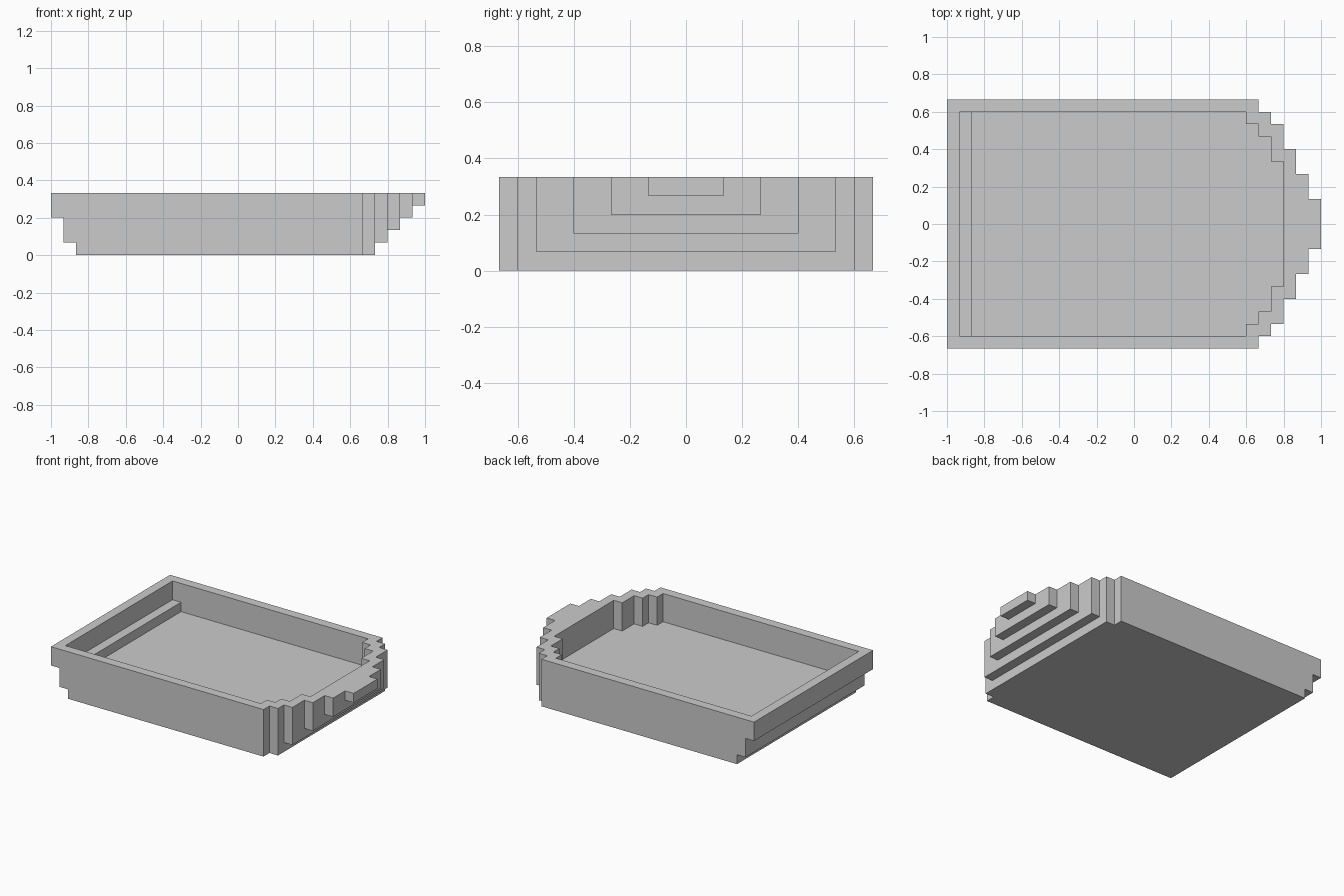
import bpy
import bmesh

cube = bpy.data.objects.get("Cube")
if cube:
    bpy.data.objects.remove(cube, do_unlink=True)

U = 2 / 30                # size of one block
LENGTH, HALF_WIDTH, LAYERS = 30, 10, 5
FLOOR, LEDGE = 2, 3       # heights inside the basin, in blocks

# stern overhang: first column of each layer
STERN = [2, 1, 1, 0, 0]
# bow: column -> (half width, lowest layer)
BOW = {25: (9, 0), 26: (8, 1), 27: (6, 2), 28: (4, 3), 29: (2, 4)}
# basin: half width at the columns where it narrows
BASIN = {24: 8, 25: 7, 26: 5}


def in_hull(x, y, z):
    width, lowest = BOW.get(x, (HALF_WIDTH, 0))
    return STERN[z] <= x < LENGTH and abs(y + 0.5) < width and z >= lowest


def in_basin(x, y, z):
    bottom = LEDGE if x == 1 else FLOOR
    return 1 <= x <= 26 and abs(y + 0.5) < BASIN.get(x, 9) and z >= bottom


cells = {(x, y, z)
         for x in range(LENGTH)
         for y in range(-HALF_WIDTH, HALF_WIDTH)
         for z in range(LAYERS)
         if in_hull(x, y, z) and not in_basin(x, y, z)}

# skin the solid: one quad wherever a block meets open space
bm = bmesh.new()
corners = {}


def corner(p):
    if p not in corners:
        corners[p] = bm.verts.new(((p[0] - LENGTH / 2) * U, p[1] * U, p[2] * U))
    return corners[p]


for cell in sorted(cells):
    for axis in range(3):
        a, b = (axis + 1) % 3, (axis + 2) % 3
        for side in (0, 1):
            beyond = list(cell)
            beyond[axis] += 2 * side - 1
            if tuple(beyond) in cells:
                continue
            loop = []
            for da, db in ((0, 0), (1, 0), (1, 1), (0, 1)):
                p = list(cell)
                p[axis] += side
                p[a] += da
                p[b] += db
                loop.append(corner(tuple(p)))
            bm.faces.new(loop if side else loop[::-1])

# merge the flat areas into clean panels
bmesh.ops.dissolve_limit(bm, angle_limit=0.01, verts=bm.verts, edges=bm.edges)

mesh = bpy.data.meshes.new("stepped_hull")
bm.to_mesh(mesh)
bm.free()

# plain grey
grey = bpy.data.materials.new("light grey")
grey.use_nodes = True
colour = (0.6, 0.6, 0.6, 1)
grey.diffuse_color = colour
grey.node_tree.nodes["Principled BSDF"].inputs["Base Color"].default_value = colour
mesh.materials.append(grey)

hull = bpy.data.objects.new("stepped_hull", mesh)
bpy.context.collection.objects.link(hull)
